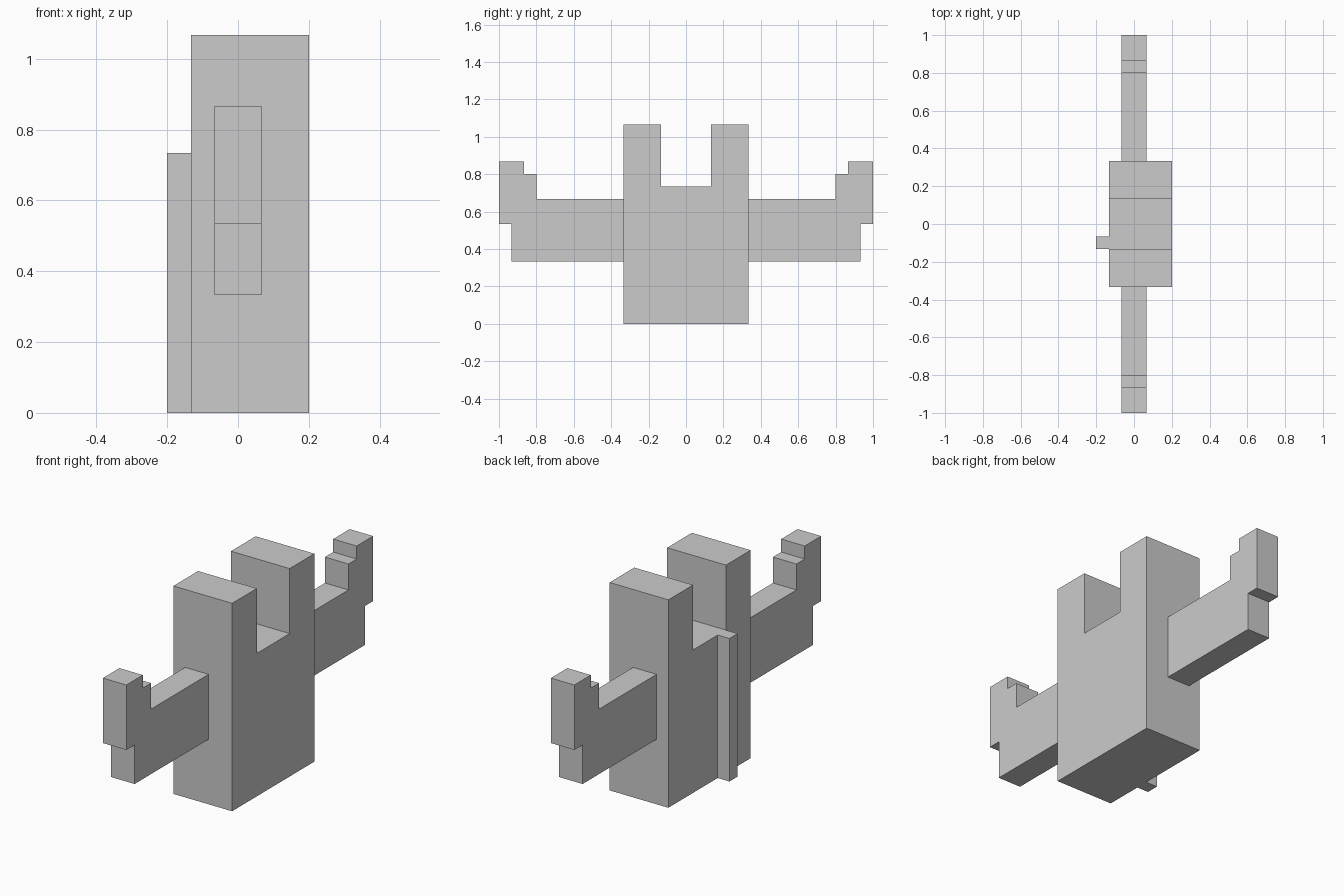
import bpy
import bmesh

if "Cube" in bpy.data.objects:
    bpy.data.objects.remove(bpy.data.objects["Cube"])

U = 1 / 15  # grid unit of the blocky design


def extrude_profile(name, profile, x0, x1):
    """Extrude a (y, z) outline, given in grid units, from x0 to x1."""
    bm = bmesh.new()
    face = bm.faces.new([bm.verts.new((x0 * U, y * U, z * U)) for y, z in profile])
    new = bmesh.ops.extrude_face_region(bm, geom=[face])["geom"]
    bmesh.ops.translate(bm, vec=((x1 - x0) * U, 0, 0),
                        verts=[v for v in new if isinstance(v, bmesh.types.BMVert)])
    bmesh.ops.recalc_face_normals(bm, faces=bm.faces)
    mesh = bpy.data.meshes.new(name)
    bm.to_mesh(mesh)
    bm.free()
    obj = bpy.data.objects.new(name, mesh)
    bpy.context.collection.objects.link(obj)
    return obj


# Body with two upright prongs
extrude_profile("body", [(-5, 0), (5, 0), (5, 16), (2, 16), (2, 11),
                         (-2, 11), (-2, 16), (-5, 16)], -2, 3)

# Narrow strip on the -x side of the body
extrude_profile("side_strip", [(-2, 0), (-1, 0), (-1, 11), (-2, 11)], -3, -2)

# Stepped arms with raised tips, mirrored across y
arm = [(5, 5), (14, 5), (14, 8), (15, 8), (15, 13), (13, 13),
       (13, 12), (12, 12), (12, 10), (5, 10)]
for name, side in (("back_arm", 1), ("front_arm", -1)):
    extrude_profile(name, [(side * y, z) for y, z in arm], -1, 1)
